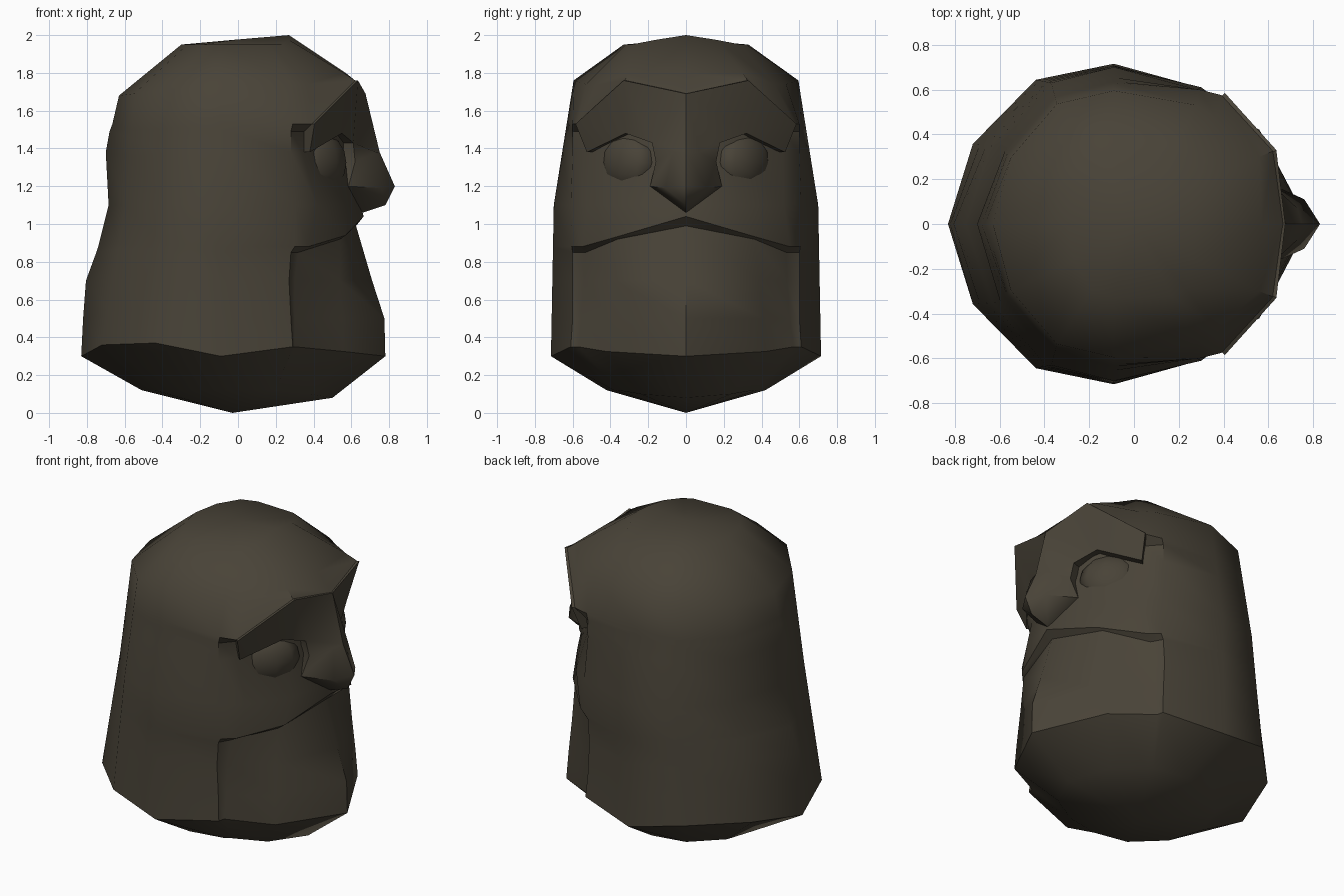
import bpy, bmesh, math

if "Cube" in bpy.data.objects:
    bpy.data.objects.remove(bpy.data.objects["Cube"])

stone = bpy.data.materials.new("dark_stone")
stone.diffuse_color = (0.066, 0.056, 0.039, 1)
stone.use_nodes = True
stone.node_tree.nodes["Principled BSDF"].inputs["Base Color"].default_value = stone.diffuse_color


def finish(name, bm, angle):
    bmesh.ops.recalc_face_normals(bm, faces=bm.faces)
    me = bpy.data.meshes.new(name)
    bm.to_mesh(me)
    bm.free()
    ob = bpy.data.objects.new(name, me)
    bpy.context.collection.objects.link(ob)
    me.materials.append(stone)
    bpy.ops.object.select_all(action='DESELECT')
    bpy.context.view_layer.objects.active = ob
    ob.select_set(True)
    bpy.ops.object.shade_smooth_by_angle(angle=math.radians(angle))
    return ob


# Lower body and head: lofted rings, each given by
# z, back x, half width, side corner xy, panel corner xy, cheek xy, front x, cheek and front lift
BODY = [
    (.12, -.51, .42, .17, .38, .20, .36, .38, .24, .50, -.02, -.04),
    (.30, -.83, .715, .29, .61, .30, .57, .56, .42, .78, 0, 0),
    (.50, -.82, .715, .28, .60, .30, .55, .55, .41, .775, 0, 0),
    (.70, -.805, .712, .27, .60, .30, .535, .54, .39, .71, 0, 0),
    (.85, -.75, .71, .28, .60, .32, .53, .54, .36, .625, .07, .14),
]
HEAD = [
    (.88, -.74, .705, .30, .605, .37, .55, .57, .34, .665, .06, .16),
    (1.10, -.685, .70, .30, .61, .42, .52, .58, .28, .65, 0, 0),
    (1.38, -.70, .665, .28, .60, .34, .51, .53, .26, .60, 0, 0),
    (1.49, -.68, .645, .28, .60, .35, .52, .54, .27, .60, .20, .15),
    (1.53, -.665, .635, .29, .60, .39, .575, .62, .325, .665, .23, .16),
    (1.74, -.63, .595, .28, .53, .37, .47, .56, .30, .57, .06, .06),
    (1.95, -.30, .33, .17, .32, .23, .29, .27, .16, .27, .025, .05),
]
RINGS = BODY + HEAD
BASE_LIFT = (0, .06, .07, 0, .05, .05, .025, 0)           # wavy lower edge
CROWN_LIFT = (-.06, -.05, -.03, 0.02, 0, 0, 0, 0)         # crown edge dips at the back

bm = bmesh.new()
loops = []
for i, (z, xb, w, ax, ay, px, py, cx, cy, fx, lc, lf) in enumerate(RINGS):
    mid = -.09 if i else -.05
    half = [(xb, 0, z),
            (mid + .85 * (xb - mid), .5 * w, z),
            (mid + .47 * (xb - mid), .9 * w, z),
            (mid, w, z), (ax, ay, z), (px, py, z), (cx, cy, z + lc), (fx, 0, z + lf)]
    lift = {1: BASE_LIFT, len(RINGS) - 2: CROWN_LIFT}.get(i, (0,) * 8)
    half = [(x, y, h + d) for (x, y, h), d in zip(half, lift)]
    ring = half + [(x, -y, h) for x, y, h in half[-2:0:-1]]
    loops.append([bm.verts.new(p) for p in ring])
n = len(loops[0])

# Straighten the rear and side columns between base, waist and crown
for lo, hi in ((1, 6), (6, 10)):
    for k in (1, 2, 3, n - 1, n - 2, n - 3):
        a, b = loops[lo][k].co, loops[hi][k].co
        for i in range(lo + 1, hi):
            t = (RINGS[i][0] - RINGS[lo][0]) / (RINGS[hi][0] - RINGS[lo][0])
            loops[i][k].co = a.lerp(b, t)

for a, b in zip(loops, loops[1:]):
    for k in range(n):
        bm.faces.new((a[k], a[(k + 1) % n], b[(k + 1) % n], b[k]))
for ring, tip in ((loops[0], (-.03, 0, 0)), (loops[-1], (.0, 0, 1.977))):
    c = bm.verts.new(tip)
    for k in range(n):
        bm.faces.new((ring[k], ring[(k + 1) % n], c))
finish("head_and_neck", bm, 42)

# Brow and nose: half surface, mirrored, with its rim pushed back into the head
P = [(.675, 0, 1.69), (.635, .33, 1.76), (.405, .585, 1.53), (.38, .525, 1.38),
     (.55, .32, 1.48), (.61, .18, 1.43), (.62, .16, 1.33), (.585, .19, 1.20),
     (.75, 0, 1.38), (.83, 0, 1.20), (.78, 0, 1.10), (.66, 0, 1.06),
     (.73, .07, 1.38), (.76, .11, 1.19)]
F = [(1, 2, 4), (2, 3, 4), (0, 1, 4, 5), (0, 5, 12, 8), (5, 6, 12), (6, 7, 13, 12),
     (8, 12, 13, 9), (9, 13, 10), (13, 7, 11, 10)]
bm = bmesh.new()
for s in (1, -1):
    vs = [bm.verts.new((x, s * y, z)) for x, y, z in P]
    for f in F:
        bm.faces.new([vs[k] for k in f][::s])
bmesh.ops.remove_doubles(bm, verts=bm.verts, dist=.001)
rim = [e for e in bm.edges if e.is_boundary]
new = bmesh.ops.extrude_edge_only(bm, edges=rim)["geom"]
for v in new:
    if isinstance(v, bmesh.types.BMVert):
        v.co.x -= .10
        v.co.y *= .82
finish("brow_and_nose", bm, 45)

# Eyes: shallow bulges under the brow, slanted back towards the sides
for s, side in ((1, "left"), (-1, "right")):
    bm = bmesh.new()
    bmesh.ops.create_uvsphere(bm, u_segments=10, v_segments=8, radius=1)
    for v in bm.verts:
        x, y, z = v.co
        v.co = (.43 + .125 * x - .08 * s * y, s * .305 + .15 * y, 1.325 + .16 * z)
    finish(side + "_eye", bm, 60)
